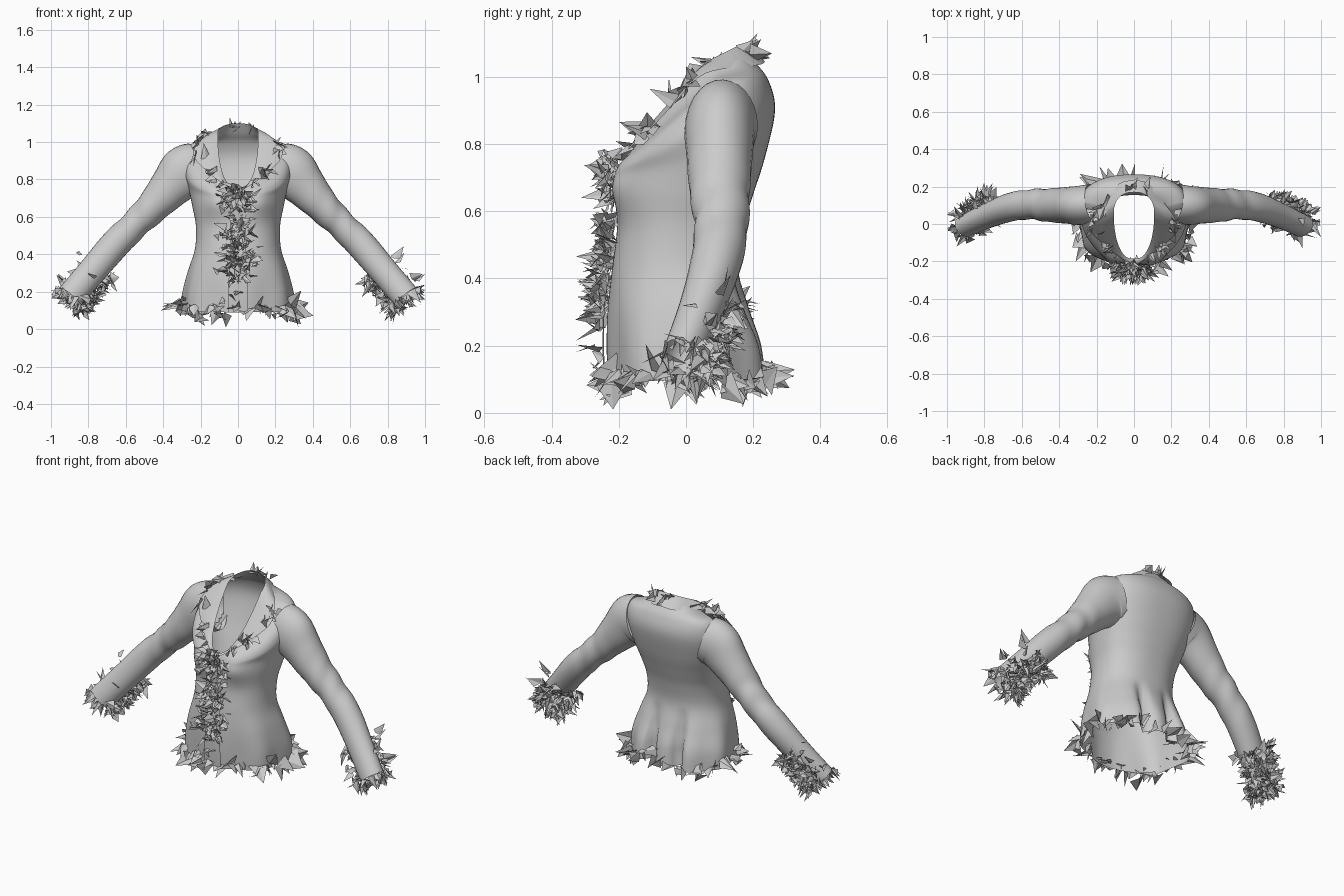
import bpy, bmesh, math, random
from mathutils import Vector

if "Cube" in bpy.data.objects:
    bpy.data.objects.remove(bpy.data.objects["Cube"])

random.seed(7)
U, G = random.uniform, random.gauss


def spline(rows, n):
    """Catmull-Rom through rows of numbers, n steps per span."""
    out = []
    for i in range(len(rows) - 1):
        a, b, c, d = (rows[max(i - 1, 0)], rows[i], rows[i + 1], rows[min(i + 2, len(rows) - 1)])
        for k in range(n):
            t = k / n
            out.append([0.5 * (2 * q + (r - p) * t + (2 * p - 5 * q + 4 * r - s) * t * t
                               + (3 * q - p - 3 * r + s) * t ** 3) for p, q, r, s in zip(a, b, c, d)])
    return out + [list(rows[-1])]


def make(name, verts, faces, smooth=True):
    me = bpy.data.meshes.new(name)
    me.from_pydata([tuple(v) for v in verts], [], faces)
    bm = bmesh.new()
    bm.from_mesh(me)
    bmesh.ops.delete(bm, geom=[v for v in bm.verts if not v.link_faces], context='VERTS')
    bmesh.ops.recalc_face_normals(bm, faces=bm.faces)
    bm.to_mesh(me)
    bm.free()
    ob = bpy.data.objects.new(name, me)
    bpy.context.collection.objects.link(ob)
    for p in me.polygons:
        p.use_smooth = smooth
    return ob


def loft(name, rings, closed=True, hidden=lambda v: False):
    n = len(rings[0])
    verts = [v for r in rings for v in r]
    faces = [(i * n + j, i * n + (j + 1) % n, (i + 1) * n + (j + 1) % n, (i + 1) * n + j)
             for i in range(len(rings) - 1) for j in range(n if closed else n - 1)]
    inside = [hidden(v) for v in verts]
    return make(name, verts, [f for f in faces if not all(inside[k] for k in f)])


# Body: half width, y front/side/back, z front/side/back
BODY = [(.30, -.225, .02, .245, .09, .10, .09), (.293, -.23, .02, .23, .2, .2, .2),
        (.267, -.23, .0, .19, .31, .31, .31), (.23, -.22, -.015, .155, .43, .43, .43),
        (.225, -.205, .0, .17, .55, .55, .55), (.243, -.21, .03, .20, .655, .65, .65),
        (.265, -.205, .08, .235, .70, .76, .76), (.29, -.20, .10, .265, .72, .88, .90),
        (.265, -.195, .11, .245, .735, .98, .99), (.165, -.19, .085, .205, .745, 1.005, 1.045),
        (.108, -.185, .06, .17, .75, 1.045, 1.10)]


def body_point(row, a):
    hw, yf, ys, yb, zf, zs, zb = row
    s, c = math.sin(a), math.cos(a)
    sc = abs(c) ** .9
    x = hw * math.copysign(abs(s) ** .85, s)
    y = ys + ((yf if c > 0 else yb) - ys) * sc
    z = zs + ((zf if c > 0 else zb) - zs) * sc
    # deep pleats at the back of the skirt, shallow ones in front, bust fullness
    flare = min(1, max(0, (.42 - z) / .25))
    k = 1 + .03 * flare * math.cos(7 * a)
    pleat = .075 * flare * math.exp(-((abs(x) - .085) / .03) ** 2) if c < 0 else 0
    bust = math.exp(-((abs(x) - .12) / .07) ** 2 - ((z - .68) / .08) ** 2) if c > 0 else 0
    return Vector((x * k, y * k - pleat - .025 * bust, z))


# Sleeves: centre x, y, z, radius across, radius in y
ARM = [(.22, .11, .86, .138, .105), (.285, .10, .835, .143, .105), (.36, .10, .76, .115, .098),
       (.45, .10, .66, .09, .09), (.55, .105, .56, .077, .08), (.66, .09, .45, .08, .076),
       (.78, .045, .31, .076, .066), (.90, -.01, .17, .074, .06)]
arm_rows = spline(ARM, 6)
LAST = len(arm_rows) - 1


def arm_frame(i):
    t = (Vector(arm_rows[min(i + 1, LAST)][:3]) - Vector(arm_rows[max(i - 1, 0)][:3])).normalized()
    up = t.cross(Vector((0, -1, 0))).normalized()
    if up.z < 0:
        up = -up
    side = up.cross(t).normalized()
    return up, side if side.y > 0 else -side


def arm_point(i, ang, sx):
    r = arm_rows[i]
    up, side = arm_frame(i)
    # elbow creases
    w = 1 + .04 * math.exp(-((r[0] - .53) / .1) ** 2) * math.sin(i * 1.1 + 3 * math.cos(ang - .8))
    p = Vector(r[:3]) + up * math.cos(ang) * r[3] * w + side * math.sin(ang) * r[4] * w
    return Vector((p.x * sx, p.y, p.z))


def in_sleeve(v):
    q = Vector((abs(v.x), v.y, v.z))
    if q.x < .2:
        return False
    r = arm_rows[3]
    up, side = arm_frame(3)
    d = q - Vector(r[:3])
    return (d.dot(up) / r[3]) ** 2 + (d.dot(side) / r[4]) ** 2 < .85


SEG = 88
loft("jacket_body", [[body_point(r, 2 * math.pi * j / SEG) for j in range(SEG)]
                     for r in spline(BODY, 6)], hidden=in_sleeve)
for sx, tag in ((1, "left"), (-1, "right")):
    loft("sleeve_" + tag, [[arm_point(i, 2 * math.pi * j / 28, sx) for j in range(28)]
                           for i in range(LAST + 1)])

# Folded collar and lapels: outer edge from back centre to front closing
OUTER = [(0, .235, 1.045), (.08, .215, 1.035), (.155, .12, 1.025), (.215, .04, 1.0),
         (.235, -.035, .92), (.15, -.12, .83), (.09, -.17, .785), (.02, -.215, .74)]
outer = spline(OUTER, 4)
collar_edge = []
for sx, tag in ((1, "left"), (-1, "right")):
    rows = [[], [], []]
    for i, o in enumerate(outer):
        o = Vector((o[0] * sx, o[1], o[2]))
        inn = body_point(BODY[-1], sx * math.pi * (1 - i / (len(outer) - 1)))
        rows[0].append(inn)
        rows[1].append(inn.lerp(o, .5) + Vector((0, -.006, .008)))
        rows[2].append(o)
        collar_edge.append((inn, o, sx))
    loft("collar_" + tag, rows, closed=False)

# Front placket strip
placket = [[body_point(r, a) + Vector((0, -.012, 0)) for a in (-.13, 0, .13)]
           for r in spline(BODY[:8], 4)]
loft("front_placket", placket, closed=False)


# Ragged fur trim made of bent triangular shards
class Trim:
    def __init__(self):
        self.v, self.f = [], []

    def shard(self, base, direction, length, width, spread=.5):
        d = (direction.normalized() + Vector([G(0, spread) for _ in range(3)])).normalized()
        w = d.cross(Vector([G(0, 1) for _ in range(3)])).normalized() * width / 2
        n = d.cross(w).normalized() * width * U(.05, .3)
        tip = base + d * length
        tip = Vector((max(-1, min(1, tip.x)), max(-.33, min(.34, tip.y)), max(0.01, tip.z)))
        k = len(self.v)
        self.v += [base - w + d * U(-.01, .03), base + n, base + w, tip]
        self.f += [(k, k + 1, k + 3), (k + 1, k + 2, k + 3)]

    def done(self, name):
        make(name, self.v, self.f, False)


# Cuff trim, gathered under and behind the wrist
for sx, tag in ((1, "left"), (-1, "right")):
    trim = Trim()
    for _ in range(190):
        i = random.randint(LAST - 7, LAST)
        p = arm_point(i, G(math.pi * .7, .7), sx)
        c = Vector(arm_rows[i][:3])
        c.x *= sx
        out = (p - c).normalized()
        trim.shard(p + out * U(0, .04), out + Vector((0, .1, -.1)), U(.03, .085), U(.025, .06), .8)
    for _ in range(22):
        trim.shard(arm_point(LAST, U(0, 6.28), sx), Vector((.7 * sx, -.2, -.7)), U(.04, .09), U(.03, .07))
    trim.done("cuff_trim_" + tag)

# Hem trim, broad ragged flaps
trim = Trim()
for j in range(64):
    a = 2 * math.pi * j / 64 + U(-.06, .06)
    p = body_point(BODY[0], a) + Vector((0, 0, U(-.015, .05)))
    trim.shard(p, Vector((math.sin(a), -math.cos(a), U(-1.4, .3))), U(.05, .12), U(.05, .11))
trim.done("hem_trim")

# Placket trim, three clumps plus loose shards
trim = Trim()
for _ in range(200):
    z = random.choice([U(.1, .76), G(.7, .035), G(.5, .05), G(.35, .05)])
    z = min(max(z, .1), .77)
    row = min(placket, key=lambda r: abs(r[1].z - z))
    p = Vector((G(0, .036), row[1].y - U(-.01, .03), z))
    trim.shard(p, Vector((p.x * 14, -.6, U(-.5, .5))), U(.035, .085), U(.025, .06), .6)
trim.done("placket_trim")

# Collar trim, mostly around the lapel tips
trim = Trim()
for _ in range(40):
    k = int(min(max(G(17, 5), 0), len(outer) - 1))
    inn, o, sx = collar_edge[k + random.choice((0, len(outer)))]
    trim.shard(inn.lerp(o, U(.5, 1)), Vector((.4 * sx, -.4, U(-.6, .6))), U(.04, .09), U(.04, .08), .6)
for _ in range(7):
    trim.shard(Vector((U(-.1, .13), U(.16, .2), 1.075)), Vector((0, .8, .3)), U(.04, .07), U(.04, .07))
trim.done("collar_trim")
